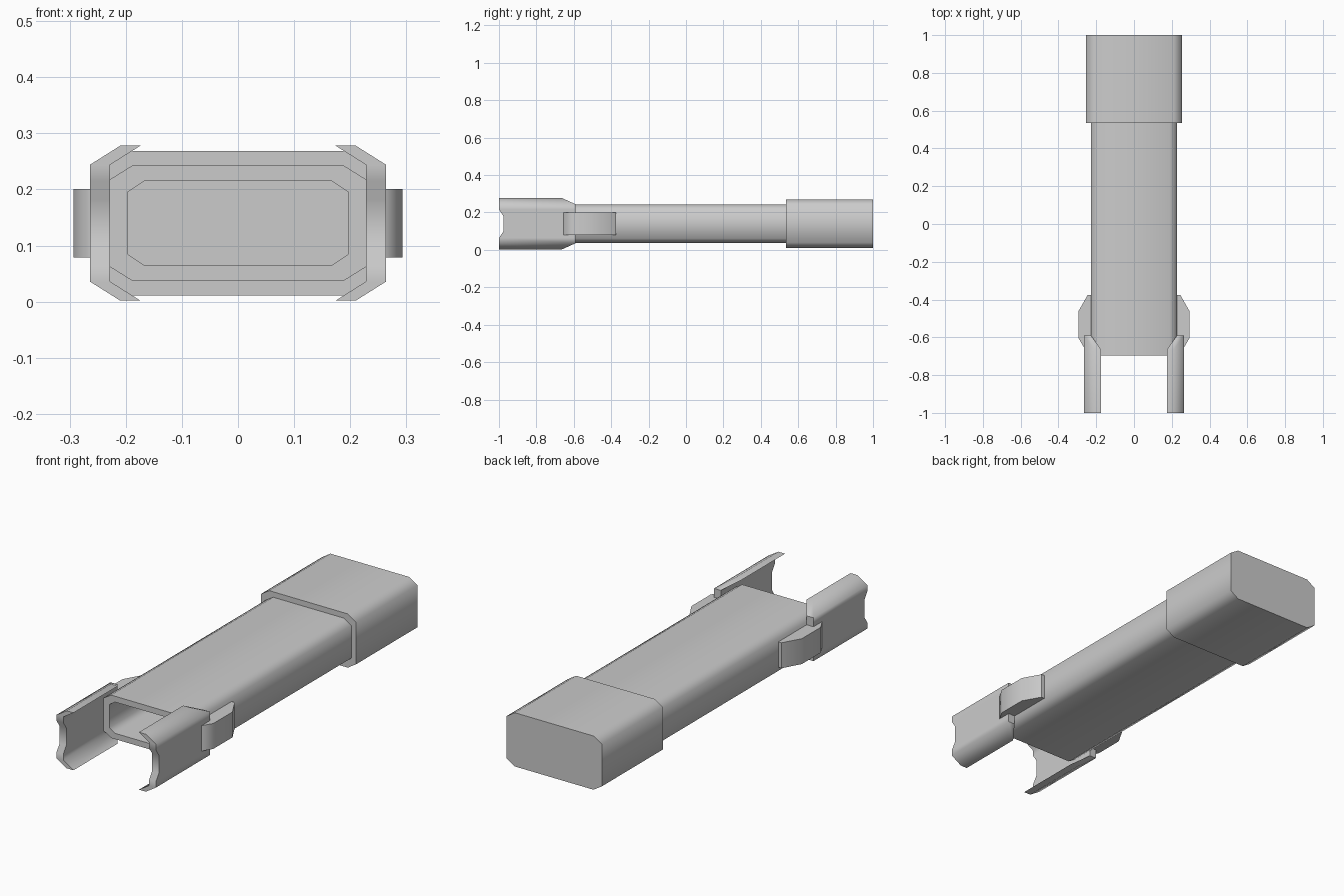
import bpy, bmesh, math

if "Cube" in bpy.data.objects:
    bpy.data.objects.remove(bpy.data.objects["Cube"])

MID = 0.14  # height of the centre line


def finish(name, bm, angle=60):
    bmesh.ops.recalc_face_normals(bm, faces=bm.faces)
    me = bpy.data.meshes.new(name)
    bm.to_mesh(me)
    bm.free()
    me.shade_smooth()
    me.set_sharp_from_angle(angle=math.radians(angle))
    ob = bpy.data.objects.new(name, me)
    bpy.context.collection.objects.link(ob)
    return ob


def loft(name, rings):
    """Skin a list of equal-length vertex rings and cap both ends."""
    bm = bmesh.new()
    vs = [[bm.verts.new(p) for p in ring] for ring in rings]
    for a, b in zip(vs, vs[1:]):
        for i in range(len(a)):
            j = (i + 1) % len(a)
            bm.faces.new((a[i], a[j], b[j], b[i]))
    bm.faces.new(vs[0])
    bm.faces.new(vs[-1])
    return finish(name, bm)


def octagon(y, hx, hz, cx, cz):
    """Chamfered rectangle across the y axis."""
    pts = [(hx, hz - cz), (hx - cx, hz), (cx - hx, hz), (-hx, hz - cz),
           (-hx, cz - hz), (cx - hx, -hz), (hx - cx, -hz), (hx, cz - hz)]
    return [(x, y, MID + z) for x, z in pts]


# hollow-fronted main tube
outer = (0.228, 0.103, 0.04, 0.025)
inner = (0.197, 0.075, 0.03, 0.02)
loft("main_tube", [octagon(0.6, *outer), octagon(-0.695, *outer),
                   octagon(-0.695, *inner), octagon(-0.38, *inner)])

# larger rear sleeve
sleeve = (0.253, 0.129, 0.044, 0.028)
loft("rear_sleeve", [octagon(0.535, *sleeve), octagon(1.0, *sleeve)])

# half of the prong section: outer x, height above centre, front y, back y
half = [(0.210, 0.138, -1.0, -0.665), (0.264, 0.104, -1.0, -0.59),
        (0.264, 0.076, -1.0, -0.59), (0.264, 0.042, -0.977, -0.59)]
section = half + [(x, -z, f, b) for x, z, f, b in reversed(half)]
THICK = 0.036

# side block outline seen from above
block = [(0.215, -0.375), (0.245, -0.375), (0.293, -0.46),
         (0.293, -0.605), (0.264, -0.655), (0.215, -0.655)]

for side, s in (("right", 1), ("left", -1)):
    # front prong with folded flanges and a notched front edge
    loft(side + "_prong", [
        [(s * x, f, MID + z), (s * x, b, MID + z),
         (s * (x - THICK), b, MID + z), (s * (x - THICK), f, MID + z)]
        for x, z, f, b in section])
    # side block joining prong to tube
    loft(side + "_side_block", [[(s * x, y, z) for x, y in block]
                                for z in (0.079, 0.201)])
